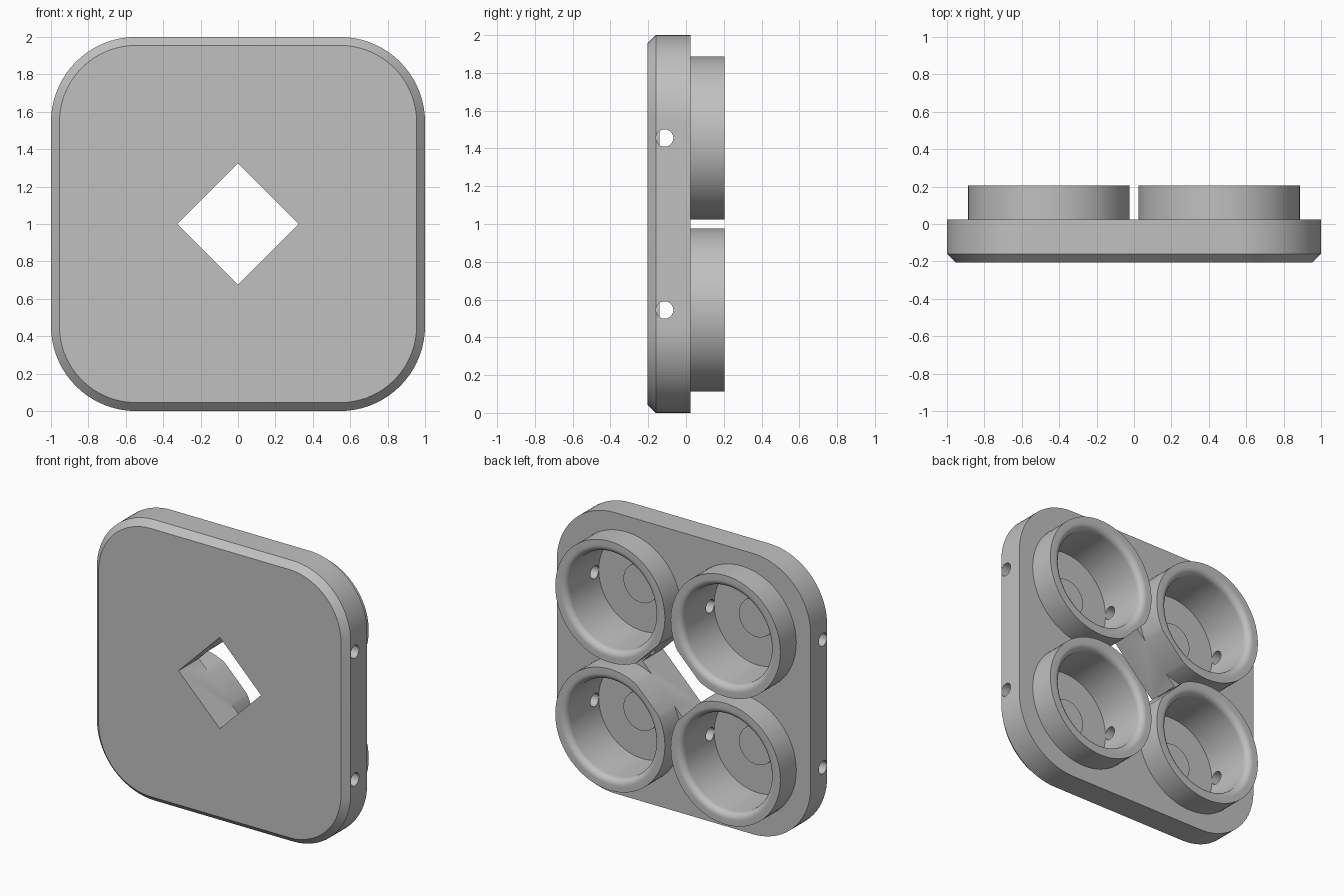
import bpy, bmesh, math
from mathutils import Matrix, Vector

cube = bpy.data.objects.get("Cube")
if cube:
    bpy.data.objects.remove(cube, do_unlink=True)

# Main dimensions (y runs from the front face to the cup rims)
FRONT, BACK, RIM = -0.205, 0.025, 0.205
FLOOR, BOSS_TOP = -0.16, -0.14
CORNER, CHAMFER = 0.455, 0.045
CUP_R, BORE_R, LIP = 0.432, 0.345, 0.045
PITCH = 0.455
CENTRES = [(sx * PITCH, 1 + sz * PITCH) for sz in (1, -1) for sx in (1, -1)]

grey = bpy.data.materials.new("plain grey")
grey.use_nodes = True
COLOUR = (0.53, 0.53, 0.53, 1)
grey.diffuse_color = COLOUR
bsdf = next(n for n in grey.node_tree.nodes if n.type == 'BSDF_PRINCIPLED')
bsdf.inputs["Base Color"].default_value = COLOUR


def loft(name, loops):
    """Closed solid skinned through loops of equal length."""
    bm = bmesh.new()
    rings = [[bm.verts.new(p) for p in loop] for loop in loops]
    n = len(rings[0])
    for a, b in zip(rings, rings[1:]):
        for i in range(n):
            j = (i + 1) % n
            bm.faces.new((a[i], a[j], b[j], b[i]))
    bm.faces.new(rings[0])
    bm.faces.new(rings[-1])
    bmesh.ops.recalc_face_normals(bm, faces=bm.faces)
    mesh = bpy.data.meshes.new(name)
    bm.to_mesh(mesh)
    bm.free()
    mesh.materials.append(grey)
    obj = bpy.data.objects.new(name, mesh)
    bpy.context.collection.objects.link(obj)
    return obj


def turned(name, profile, cx, cz, sides=72):
    """Solid of revolution about a y axis, from (radius, y) points."""
    angles = [2 * math.pi * i / sides for i in range(sides)]
    return loft(name, [[(cx + r * math.cos(a), y, cz + r * math.sin(a)) for a in angles]
                       for r, y in profile])


def rounded_square(half, radius, y, steps=18):
    """Rounded square outline in the xz plane, centred at z = 1."""
    pts = []
    for k in range(4):
        mid = math.pi / 4 + k * math.pi / 2
        cx = math.copysign(half - radius, math.cos(mid))
        cz = math.copysign(half - radius, math.sin(mid))
        for i in range(steps + 1):
            a = (k + i / steps) * math.pi / 2
            pts.append((cx + radius * math.cos(a), y, 1 + cz + radius * math.sin(a)))
    return pts


def combine(body, other, operation):
    """Bake a boolean into the body and discard the tool object."""
    mod = body.modifiers.new("cut", 'BOOLEAN')
    mod.operation, mod.solver, mod.object = operation, 'EXACT', other
    other.hide_render = True
    bpy.ops.object.select_all(action='DESELECT')
    bpy.context.view_layer.objects.active = body
    body.select_set(True)
    bpy.ops.object.modifier_apply(modifier=mod.name)
    bpy.data.objects.remove(other, do_unlink=True)


# Rounded plate with a chamfered front edge
holder = loft("cup_holder_plate", [
    rounded_square(1 - CHAMFER, CORNER - CHAMFER, FRONT),
    rounded_square(1, CORNER, FRONT + CHAMFER),
    rounded_square(1, CORNER, BACK)])

# Four raised cup walls
for cx, cz in CENTRES:
    combine(holder, turned("cup_wall", [(CUP_R, -0.1), (CUP_R, RIM)], cx, cz), 'UNION')

# Cup bores with a rounded inner lip
bore = [(BORE_R, FLOOR)]
for i in range(9):
    a = i / 8 * math.pi / 2
    bore.append((BORE_R + LIP * (1 - math.cos(a)), RIM - LIP + LIP * math.sin(a)))
bore.append((BORE_R + LIP, RIM + 0.05))
for cx, cz in CENTRES:
    combine(holder, turned("bore_cutter", bore, cx, cz), 'DIFFERENCE')

# Diamond opening through the middle
D = 0.325
combine(holder, loft("diamond_cutter", [
    [(D, y, 1), (0, y, 1 + D), (-D, y, 1), (0, y, 1 - D)] for y in (-0.4, 0.4)]), 'DIFFERENCE')

# Two cross holes running side to side through the cups
for cz in (1 - PITCH, 1 + PITCH):
    ring = [(0.046 * math.cos(i * math.pi / 16), 0.046 * math.sin(i * math.pi / 16))
            for i in range(32)]
    combine(holder, loft("cross_hole_cutter", [
        [(x, -0.113 + u, cz + v) for u, v in ring] for x in (-1.2, 1.2)]), 'DIFFERENCE')

# Low round boss on each cup floor
parts = [holder]
for i, (cx, cz) in enumerate(CENTRES):
    parts.append(turned(f"floor_boss_{i + 1}",
                        [(0.136, FLOOR - 0.005), (0.136, BOSS_TOP)], cx, cz, 48))

# Smooth round walls, keep hard edges
bpy.ops.object.select_all(action='DESELECT')
for part in parts:
    part.select_set(True)
bpy.context.view_layer.objects.active = holder
bpy.ops.object.shade_smooth_by_angle(angle=math.radians(30))
